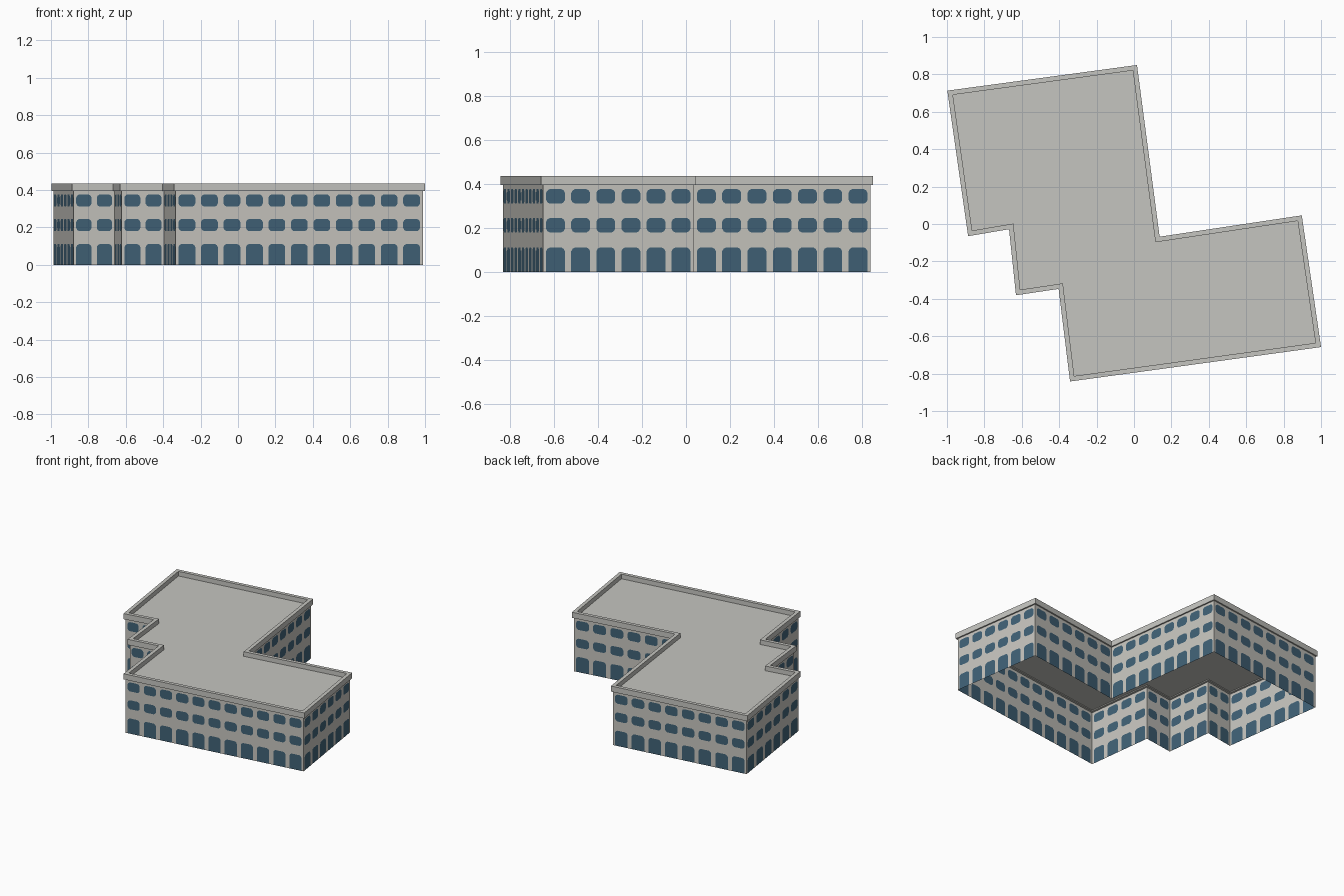
import bpy, bmesh
from mathutils import Vector

if "Cube" in bpy.data.objects:
    bpy.data.objects.remove(bpy.data.objects["Cube"])

# Outer outline of the cornice, counter-clockwise
OUTLINE = [Vector(p) for p in [
    (-0.342, -0.842), (1.0, -0.658), (0.897, 0.046), (0.137, -0.068), (0.016, 0.85),
    (-0.998, 0.713), (-0.887, -0.065), (-0.668, -0.028), (-0.631, -0.381), (-0.403, -0.347)]]
COUNTS = [11, 6, 6, 8, 8, 6, 2, 3, 2, 4]      # windows along each wall
WALL_TOP, ROOF_Z, CORNICE_TOP = 0.395, 0.402, 0.436
# Storeys: band bottom, band top, window bottom, window top
STOREYS = [(0, 0.145, 0, 0.112), (0.145, 0.278, 0.18, 0.246), (0.278, WALL_TOP, 0.311, 0.377)]


def material(name, rgb):
    m = bpy.data.materials.new(name)
    m.diffuse_color = (*rgb, 1)
    m.use_nodes = True
    m.node_tree.nodes["Principled BSDF"].inputs["Base Color"].default_value = m.diffuse_color
    return m


stone = material("wall_stone", (0.57, 0.56, 0.52))
trim = material("roof_grey", (0.56, 0.56, 0.53))
glass = material("window_blue", (0.052, 0.121, 0.183))


def inset(points, d):
    """Move every edge of the outline inwards by d, with mitred corners."""
    out = []
    for i, p in enumerate(points):
        e1 = (p - points[i - 1]).normalized()
        e2 = (points[(i + 1) % len(points)] - p).normalized()
        n1, n2 = Vector((-e1.y, e1.x)), Vector((-e2.y, e2.x))
        out.append(p + (n1 + n2) * d / (1 + n1.dot(n2)))
    return out


def finish(name, bm, mats):
    bmesh.ops.remove_doubles(bm, verts=bm.verts[:], dist=0.0001)
    me = bpy.data.meshes.new(name)
    bm.to_mesh(me)
    bm.free()
    for m in mats:
        me.materials.append(m)
    ob = bpy.data.objects.new(name, me)
    bpy.context.collection.objects.link(ob)


def half_window(w, z0, z1):
    """Right half of a window from bottom middle to top middle, corners clipped."""
    c, s = 0.017, 0.006
    pts = [(0, z0)]
    if z0 == 0:
        pts += [(w, z0)]
    else:
        pts += [(w - c, z0), (w - s, z0 + s), (w, z0 + c)]
    return pts + [(w, z1 - c), (w - s, z1 - s), (w - c, z1), (0, z1)]


# Walls: one cell per window, window faces cut into the wall surface
bm = bmesh.new()
corners = inset(OUTLINE, 0.01)
for i, n in enumerate(COUNTS):
    a, b = corners[i], corners[(i + 1) % len(corners)]
    length = (b - a).length
    along = (b - a) / length
    cell = length / n

    def face(pts, mid, mat):
        vs = [bm.verts.new((*(a + along * (mid + u)), z)) for u, z in pts]
        bm.faces.new(vs).material_index = mat

    for k in range(n):
        mid = (k + 0.5) * cell
        for z0, z1, w0, w1 in STOREYS:
            half = half_window(cell * 0.375, w0, w1)
            left = [(-u, z) for u, z in half]
            face(half + left[-2:0:-1], mid, 1)
            h = cell / 2
            skip = 1 if w0 == z0 else 0       # ground windows reach the floor
            start = [] if skip else [(0, z0)]
            face(start[::-1] + [(h, z0), (h, z1), (0, z1)][:3] + half[skip:][::-1], mid, 0)
            face(left[skip:] + [(0, z1), (-h, z1), (-h, z0)] + start, mid, 0)
finish("walls", bm, [stone, glass])

# Cornice: square-section ring around the roof edge
bm = bmesh.new()
outer, inner = OUTLINE, inset(OUTLINE, 0.026)
loops = [[bm.verts.new((p.x, p.y, z)) for p in pts] for pts, z in
         [(outer, WALL_TOP), (outer, CORNICE_TOP), (inner, CORNICE_TOP), (inner, WALL_TOP)]]
for j in range(4):
    lo, hi = loops[j], loops[(j + 1) % 4]
    for i in range(len(lo)):
        k = (i + 1) % len(lo)
        bm.faces.new((lo[i], lo[k], hi[k], hi[i]))
finish("cornice", bm, [trim])

# Flat roof slab
bm = bmesh.new()
bm.faces.new([bm.verts.new((p.x, p.y, ROOF_Z)) for p in inset(OUTLINE, 0.02)])
finish("roof", bm, [trim])
